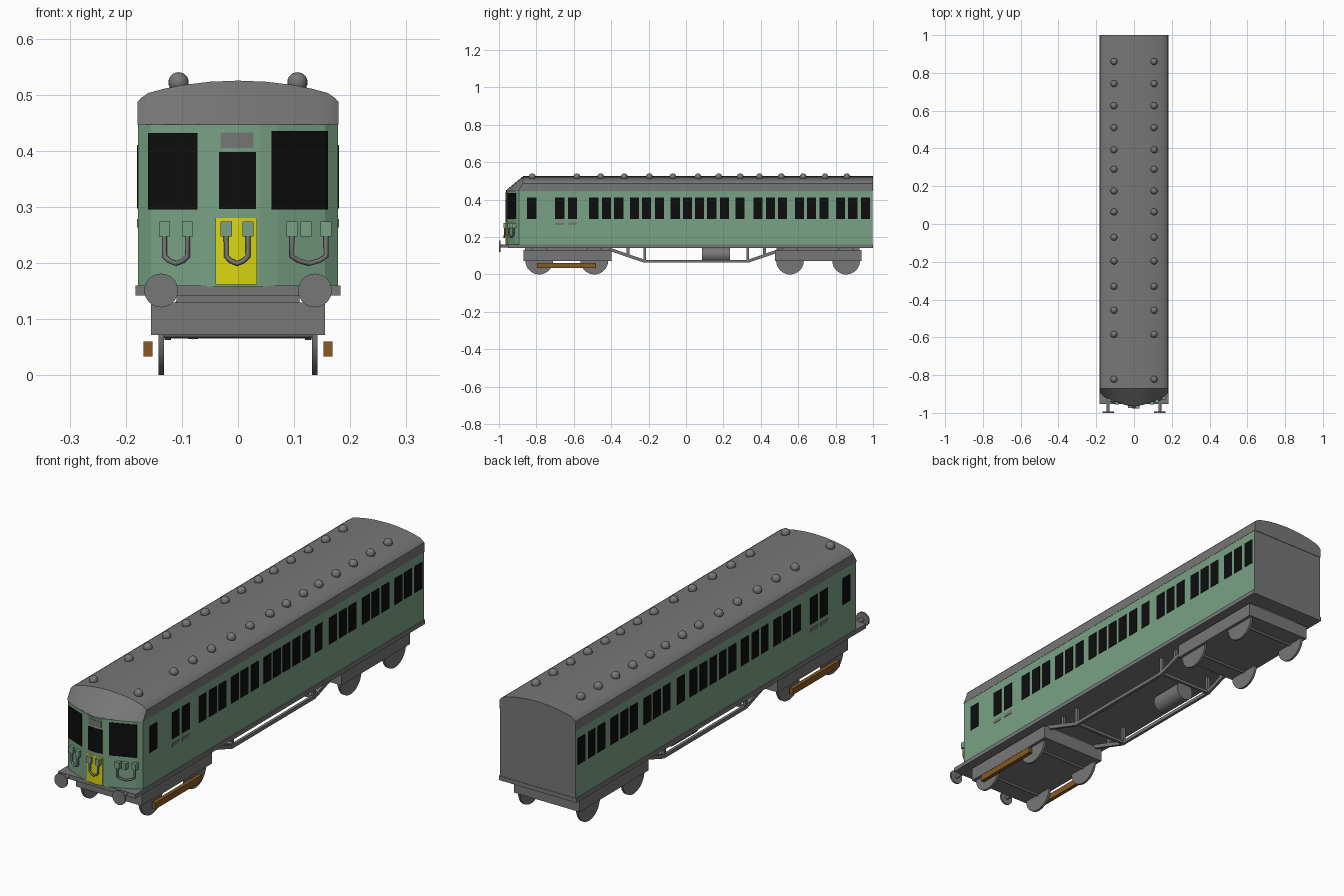
import bpy, bmesh, math
from mathutils import Vector, Matrix

if "Cube" in bpy.data.objects:
    bpy.data.objects.remove(bpy.data.objects["Cube"])


def material(name, rgb):
    m = bpy.data.materials.new(name)
    m.diffuse_color = (*rgb, 1)
    m.use_nodes = True
    m.node_tree.nodes["Principled BSDF"].inputs["Base Color"].default_value = m.diffuse_color
    return m


GREEN = material("body green", (0.19, 0.36, 0.235))
GREY = material("grey", (0.185, 0.185, 0.185))
BLACK = material("window black", (0.004, 0.004, 0.004))
YELLOW = material("warning yellow", (0.70, 0.67, 0.006))
BROWN = material("wood brown", (0.24, 0.10, 0.017))


def finish(name, bm, *mats):
    bmesh.ops.recalc_face_normals(bm, faces=bm.faces)
    me = bpy.data.meshes.new(name)
    bm.to_mesh(me)
    bm.free()
    for m in mats:
        me.materials.append(m)
    ob = bpy.data.objects.new(name, me)
    bpy.context.collection.objects.link(ob)
    return ob


def smooth(ob, angle=35):
    bpy.ops.object.select_all(action='DESELECT')
    bpy.context.view_layer.objects.active = ob
    ob.select_set(True)
    bpy.ops.object.shade_smooth_by_angle(angle=math.radians(angle))


def add_box(bm, x0, x1, y0, y1, z0, z1):
    mat = Matrix.Translation(((x0 + x1) / 2, (y0 + y1) / 2, (z0 + z1) / 2))
    bmesh.ops.create_cube(bm, size=1, matrix=mat @ Matrix.Diagonal((x1 - x0, y1 - y0, z1 - z0, 1)))


def boxes(name, mat, *specs):
    bm = bmesh.new()
    for s in specs:
        add_box(bm, *s)
    return finish(name, bm, mat)


def add_cylinder(bm, a, b, r, seg=32):
    a, b = Vector(a), Vector(b)
    rot = (b - a).to_track_quat('Z', 'Y').to_matrix().to_4x4()
    bmesh.ops.create_cone(bm, cap_ends=True, segments=seg, radius1=r, radius2=r,
                          depth=(b - a).length, matrix=Matrix.Translation((a + b) / 2) @ rot)


def prism(bm, pts, lift):
    f = bm.faces.new([bm.verts.new(p) for p in pts])
    ext = bmesh.ops.extrude_face_region(bm, geom=[f])["geom"]
    bmesh.ops.translate(bm, vec=lift, verts=[v for v in ext if isinstance(v, bmesh.types.BMVert)])


# Bowed front plan: y of the cab front at a given x
PLAN = [(0, -0.962), (0.04, -0.957), (0.07, -0.949), (0.155, -0.914), (0.178, -0.893)]


def front_y(x):
    x = abs(x)
    for (xa, ya), (xb, yb) in zip(PLAN, PLAN[1:]):
        if x <= xb:
            return ya + (yb - ya) * (x - xa) / (xb - xa)
    return PLAN[-1][1]


BENDS = [-x for x, _ in PLAN[:0:-1]] + [x for x, _ in PLAN]


# Body shell, grey at the plain rear end
bm = bmesh.new()
prism(bm, [(x, front_y(x), 0.158) for x in BENDS] + [(0.178, 0.998, 0.158), (-0.178, 0.998, 0.158)], (0, 0, 0.291))
for f in bm.faces:
    f.material_index = int(f.calc_center_median().y > 0.99)
finish("body", bm, GREEN, GREY)

# Roof: arched section, sloping down to the bowed cab front
half = [(0.179, 0.487), (0.174, 0.493), (0.16, 0.503), (0.13, 0.511), (0.10, 0.517), (0.05, 0.523)]
arch = [(-x, z) for x, z in half] + [(0, 0.525)] + [(x, z) for x, z in half[::-1]]
bm = bmesh.new()
front = [bm.verts.new((x, front_y(x) - 0.003, 0.447)) for x, z in arch]
brow = [bm.verts.new((x, -0.872, z)) for x, z in arch]
rear = [bm.verts.new((x, 1, z)) for x, z in arch]
foot = [bm.verts.new((x, 1, 0.447)) for x in (-0.179, 0.179)]
for i in range(len(arch) - 1):
    bm.faces.new((front[i], front[i + 1], brow[i + 1], brow[i]))
    bm.faces.new((brow[i], brow[i + 1], rear[i + 1], rear[i]))
bm.faces.new((front[0], brow[0], rear[0], foot[0]))
bm.faces.new((front[-1], brow[-1], rear[-1], foot[1]))
bm.faces.new([foot[0]] + rear + [foot[1]])
bm.faces.new(front + [foot[1], foot[0]])
smooth(finish("roof", bm, GREY), 25)

# Domed roof ventilators in two rows
bm = bmesh.new()
for y in (0.86, 0.743, 0.626, 0.51, 0.393, 0.29, 0.175, 0.064, -0.07, -0.196, -0.33, -0.456, -0.584, -0.822):
    for x in (-0.106, 0.106):
        bmesh.ops.create_uvsphere(bm, u_segments=20, v_segments=12, radius=0.018,
                                  matrix=Matrix.Translation((x, y, 0.522)))
smooth(finish("roof_vents", bm, GREY), 60)

# Side windows and small plates beneath the luggage windows
STARTS = (-0.85, -0.70, -0.632, -0.518, -0.45, -0.385, -0.30, -0.236, -0.167, -0.082, -0.017, 0.047,
          0.113, 0.181, 0.264, 0.36, 0.427, 0.491, 0.582, 0.646, 0.713, 0.801, 0.866, 0.935)
for side, s in (("left", -1), ("right", 1)):
    x0, x1 = sorted((s * 0.176, s * 0.180))
    boxes(side + "_windows", BLACK, *[(x0, x1, y, y + 0.05, 0.297, 0.41) for y in STARTS])
    boxes(side + "_grilles", GREY, *[(x0, x1, y, y + 0.048, 0.263, 0.278) for y in STARTS[1:3]])


# Cab front plates that follow the bowed plan
def front_plate(name, mat, x0, x1, z0, z1, out=0.003):
    xs = [x0] + [x for x in BENDS if x0 < x < x1] + [x1]
    bm = bmesh.new()
    prism(bm, [(x, front_y(x) - out, z0) for x in xs] + [(x, front_y(x) + 0.002, z0) for x in xs[::-1]],
          (0, 0, z1 - z0))
    return finish(name, bm, mat)


front_plate("cab_window_left", BLACK, -0.16, -0.072, 0.295, 0.432)
front_plate("cab_window_right", BLACK, 0.06, 0.16, 0.295, 0.435)
front_plate("cab_door", GREEN, -0.04, 0.034, 0.28, 0.44, 0.002)
front_plate("cab_door_lower_panel", YELLOW, -0.04, 0.034, 0.162, 0.28)
front_plate("cab_door_window", BLACK, -0.034, 0.032, 0.296, 0.398, 0.004)
front_plate("destination_panel", GREY, -0.031, 0.028, 0.405, 0.433, 0.004)

# Jumper sockets with hanging hoses
for label, sockets in (("left", (-0.131, -0.09)), ("middle", (-0.021, 0.018)), ("right", (0.096, 0.121, 0.157))):
    boxes(label + "_jumper_sockets", GREEN,
          *[(x - 0.01, x + 0.01, front_y(x) - 0.016, front_y(x) + 0.004, 0.247, 0.274) for x in sockets])
    a, b = sockets[0], sockets[-1]
    cu = bpy.data.curves.new(label + "_jumper_hose", 'CURVE')
    cu.dimensions = '3D'
    cu.bevel_depth = 0.0045
    cu.bevel_resolution = 2
    cu.use_fill_caps = True
    path = [(a, 0.25), (a, 0.212), (a + 0.2 * (b - a), 0.204), ((a + b) / 2, 0.199),
            (b - 0.2 * (b - a), 0.204), (b, 0.212), (b, 0.25)]
    sp = cu.splines.new('POLY')
    sp.points.add(len(path) - 1)
    for p, (x, z) in zip(sp.points, path):
        p.co = (x, front_y(x) - 0.01, z, 1)
    cu.materials.append(GREY)
    bpy.context.collection.objects.link(bpy.data.objects.new(label + "_jumper_hose", cu))

# Floor frame and buffers
boxes("underframe", GREY, (-0.183, 0.183, -0.953, 1.0, 0.142, 0.16))
bm = bmesh.new()
for x in (-0.137, 0.137):
    add_cylinder(bm, (x, -1.0, 0.151), (x, -0.992, 0.151), 0.03)
    add_cylinder(bm, (x, -0.995, 0.151), (x, -0.945, 0.151), 0.008, 16)
smooth(finish("buffers", bm, GREY))

# Bogies: frame block, pivot, wheels and axles
for label, y0, y1, axles in (("front", -0.87, -0.397, (-0.785, -0.49)), ("rear", 0.475, 0.938, (0.556, 0.856))):
    boxes(label + "_bogie_frame", GREY, (-0.155, 0.155, y0, y1, 0.072, 0.13),
          (-0.11, 0.11, y0 + 0.01, y1 - 0.01, 0.128, 0.144))
    bm = bmesh.new()
    for y in axles:
        for x in (-0.137, 0.137):
            add_cylinder(bm, (x - 0.005, y, 0.074), (x + 0.005, y, 0.074), 0.074, 40)
        add_cylinder(bm, (-0.137, y, 0.074), (0.137, y, 0.074), 0.008, 12)
    smooth(finish(label + "_wheels", bm, GREY))

# Wooden shoe beams on the front bogie
boxes("shoe_beams", BROWN, *[(s * 0.16 - 0.008, s * 0.16 + 0.008, -0.797, -0.482, 0.033, 0.06) for s in (-1, 1)])

# Trussed side girders with struts and cross bars
for side, s in (("left", -1), ("right", 1)):
    x = s * 0.125
    bm = bmesh.new()
    prism(bm, [(x - 0.006, y, z) for y, z in (
        (-0.41, 0.144), (-0.41, 0.126), (-0.225, 0.063), (0.335, 0.063), (0.52, 0.126), (0.52, 0.144),
        (0.33, 0.078), (-0.22, 0.078))], (0.012, 0, 0))
    for y in (-0.31, -0.22, 0.33, 0.42):
        add_box(bm, x - 0.006, x + 0.006, y - 0.007, y + 0.007, 0.07 if abs(y - 0.055) < 0.3 else 0.1, 0.144)
    finish(side + "_truss", bm, GREY)
boxes("truss_cross_bars", GREY, *[(-0.125, 0.125, y - 0.006, y + 0.006, 0.065, 0.077) for y in (-0.22, 0.33)])

# Air reservoir under the floor
bm = bmesh.new()
add_cylinder(bm, (-0.08, 0.085, 0.105), (-0.08, 0.235, 0.105), 0.041)
smooth(finish("air_reservoir", bm, GREY))
